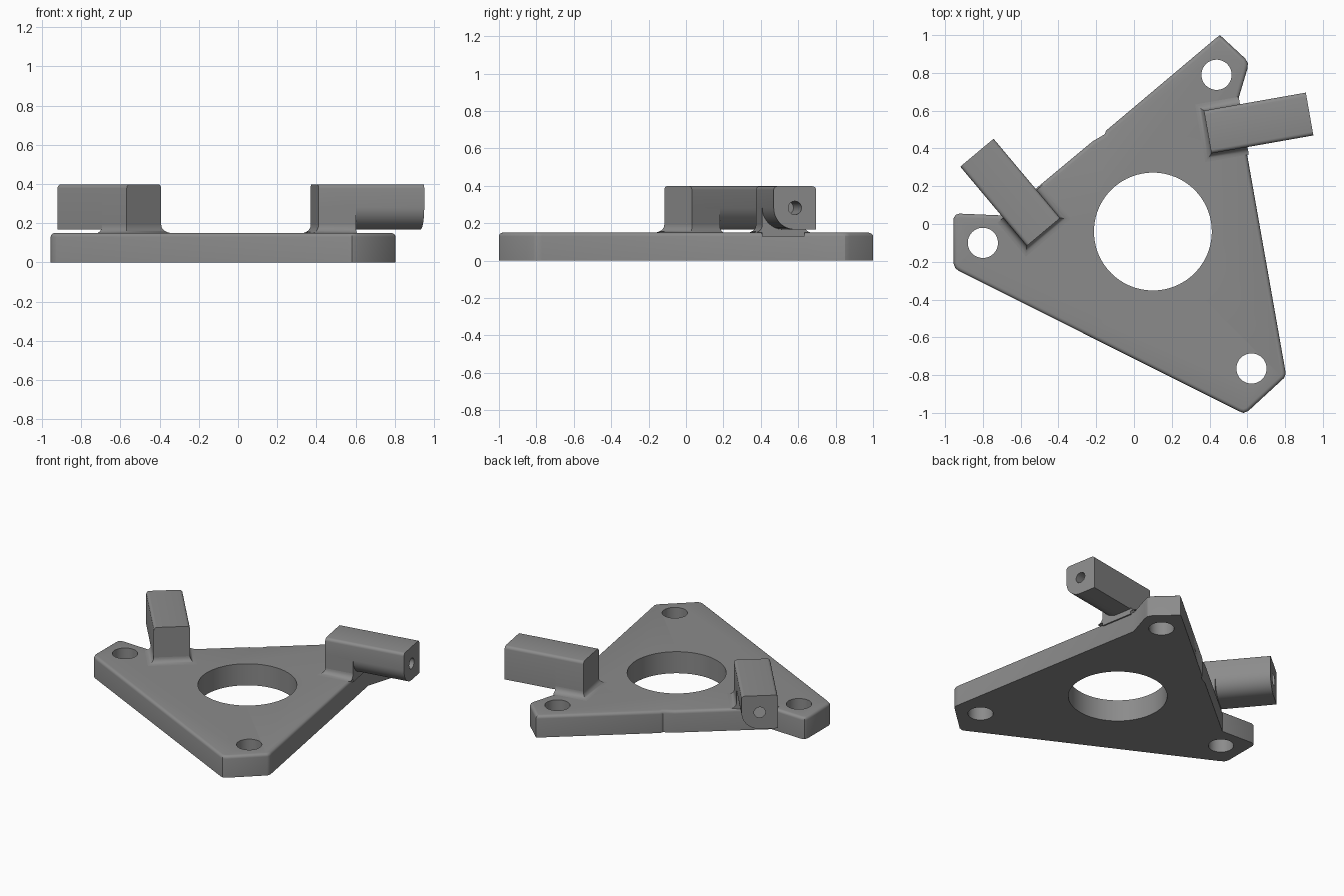
import bpy, bmesh, math
from mathutils import Matrix, Vector

if "Cube" in bpy.data.objects:
    bpy.data.objects.remove(bpy.data.objects["Cube"])

grey = bpy.data.materials.new("machined grey")
grey.diffuse_color = (0.26, 0.26, 0.26, 1)
grey.use_nodes = True
grey.node_tree.nodes["Principled BSDF"].inputs["Base Color"].default_value = grey.diffuse_color


def add_object(name, bm, angle=30):
    bmesh.ops.recalc_face_normals(bm, faces=bm.faces)
    mesh = bpy.data.meshes.new(name)
    bm.to_mesh(mesh)
    bm.free()
    mesh.materials.append(grey)
    ob = bpy.data.objects.new(name, mesh)
    bpy.context.collection.objects.link(ob)
    return ob


def smooth(ob):
    bpy.ops.object.select_all(action='DESELECT')
    bpy.context.view_layer.objects.active = ob
    ob.select_set(True)
    bpy.ops.object.shade_smooth_by_angle(angle=math.radians(32))


def drill(ob, matrix, radius, depth, segments):
    """Cut a round hole centred on the matrix, along its z axis."""
    bm = bmesh.new()
    bmesh.ops.create_cone(bm, cap_ends=True, segments=segments, radius1=radius,
                          radius2=radius, depth=depth, matrix=matrix)
    cutter = add_object("hole_cutter", bm)
    mod = ob.modifiers.new("hole", 'BOOLEAN')
    mod.operation, mod.solver, mod.object = 'DIFFERENCE', 'EXACT', cutter
    bpy.context.view_layer.objects.active = ob
    bpy.ops.object.modifier_apply(modifier=mod.name)
    bpy.data.objects.remove(cutter)


def loft(bm, rings, caps=True):
    loops = [[bm.verts.new(p) for p in ring] for ring in rings]
    for a, b in zip(loops, loops[1:]):
        for i in range(len(a)):
            j = (i + 1) % len(a)
            bm.faces.new((a[i], a[j], b[j], b[i]))
    if caps:
        bm.faces.new(loops[0])
        bm.faces.new(loops[-1])
    bmesh.ops.remove_doubles(bm, verts=bm.verts, dist=1e-5)


# Triangular base plate with clipped corners and a rounded top rim
TOP = 0.15
outline = [(0.455, 1.0), (0.59, 0.875), (0.603, 0.85), (0.60, 0.82), (0.549, 0.65),
           (0.80, -0.77), (0.803, -0.795), (0.795, -0.815), (0.605, -0.99),
           (0.58, -1.0), (0.56, -0.993), (-0.925, -0.25), (-0.945, -0.235),
           (-0.955, -0.21), (-0.955, 0.03), (-0.945, 0.048), (-0.925, 0.055),
           (-0.69, 0.045), (-0.22, 0.437), (-0.155, 0.475), (-0.147, 0.495), (0.435, 0.985)]
bm = bmesh.new()
bottom = bm.faces.new([bm.verts.new((x, y, 0)) for x, y in outline])
up = bmesh.ops.extrude_face_region(bm, geom=[bottom])["geom"]
bmesh.ops.translate(bm, vec=(0, 0, TOP), verts=[v for v in up if isinstance(v, bmesh.types.BMVert)])
rim = [e for e in bm.edges if all(v.co.z > TOP - 0.001 for v in e.verts)]
bmesh.ops.bevel(bm, geom=rim, offset=0.02, segments=4, profile=0.5, affect='EDGES')
plate = add_object("base_plate", bm)

# Central bore and three mounting holes
CENTRE = (0.10, -0.04)
for (x, y), r, n in ((CENTRE, 0.312, 96), ((0.437, 0.79), 0.08, 48),
                     ((-0.80, -0.10), 0.08, 48), ((0.622, -0.765), 0.08, 48)):
    drill(plate, Matrix.Translation((x, y, TOP / 2)), r, 1, n)
smooth(plate)

# Arm cross-section: rounded top edges, one lower corner rounded about the pin hole
W, LOW, HIGH, EDGE, LENGTH = 0.115, 0.167, 0.398, 0.195, 0.548
R_TOP = 0.02


def section(u, root):
    low = TOP - 0.02 if root else LOW
    pts = [(W, low)]
    for cy, start in ((W - R_TOP, 0), (-W + R_TOP, 90)):
        for i in range(5):
            a = math.radians(start + i * 22.5)
            pts.append((cy + R_TOP * math.cos(a), HIGH - R_TOP + R_TOP * math.sin(a)))
    for i in range(13):
        a = math.radians(180 + i * 7.5)
        y, z = W * math.cos(a), LOW + W + W * math.sin(a)
        if root:  # square corner standing on the plate
            y, z = (-W, z) if i < 6 else (-W, low) if i == 6 else (y, low)
        pts.append((y, z))
    return [(u, y, z) for y, z in pts]


def place(turn):
    """Arm frame: x runs outwards, turned about the central bore."""
    c = Matrix.Translation((*CENTRE, 0))
    base = Matrix.Translation((0.390, 0.487, 0)) @ Matrix.Rotation(math.radians(10), 4, 'Z')
    return c @ Matrix.Rotation(math.radians(turn), 4, 'Z') @ c.inverted() @ base


for side, turn, nudge in (("right", 0, (0, 0, 0)), ("left", 120, (0.022, 0.01, 0))):
    frame = Matrix.Translation(nudge) @ place(turn)
    bm = bmesh.new()
    loft(bm, [section(0, True), section(EDGE, True), section(EDGE, False), section(LENGTH, False)])
    bm.transform(frame)
    arm = add_object(side + "_arm", bm)

    # Pin hole in the free end
    pin = Matrix.Translation((LENGTH, 0, LOW + W)) @ Matrix.Rotation(math.pi / 2, 4, 'Y')
    drill(arm, frame @ pin, 0.036, 0.5, 32)
    smooth(arm)

    # Concave fillet where the arm meets the plate
    rings = []
    R = 0.04
    for i in range(7):
        a = math.radians(i * 15)
        f, z = R * (1 - math.sin(a)), TOP + R * (1 - math.cos(a))
        rings.append([(EDGE - 0.001, -W - f, z), (-f, -W - f, z),
                      (-f, W + f, z), (EDGE - 0.001, W + f, z)])
    bm = bmesh.new()
    loft(bm, rings, caps=False)
    bm.transform(frame)
    smooth(add_object(side + "_arm_fillet", bm))
